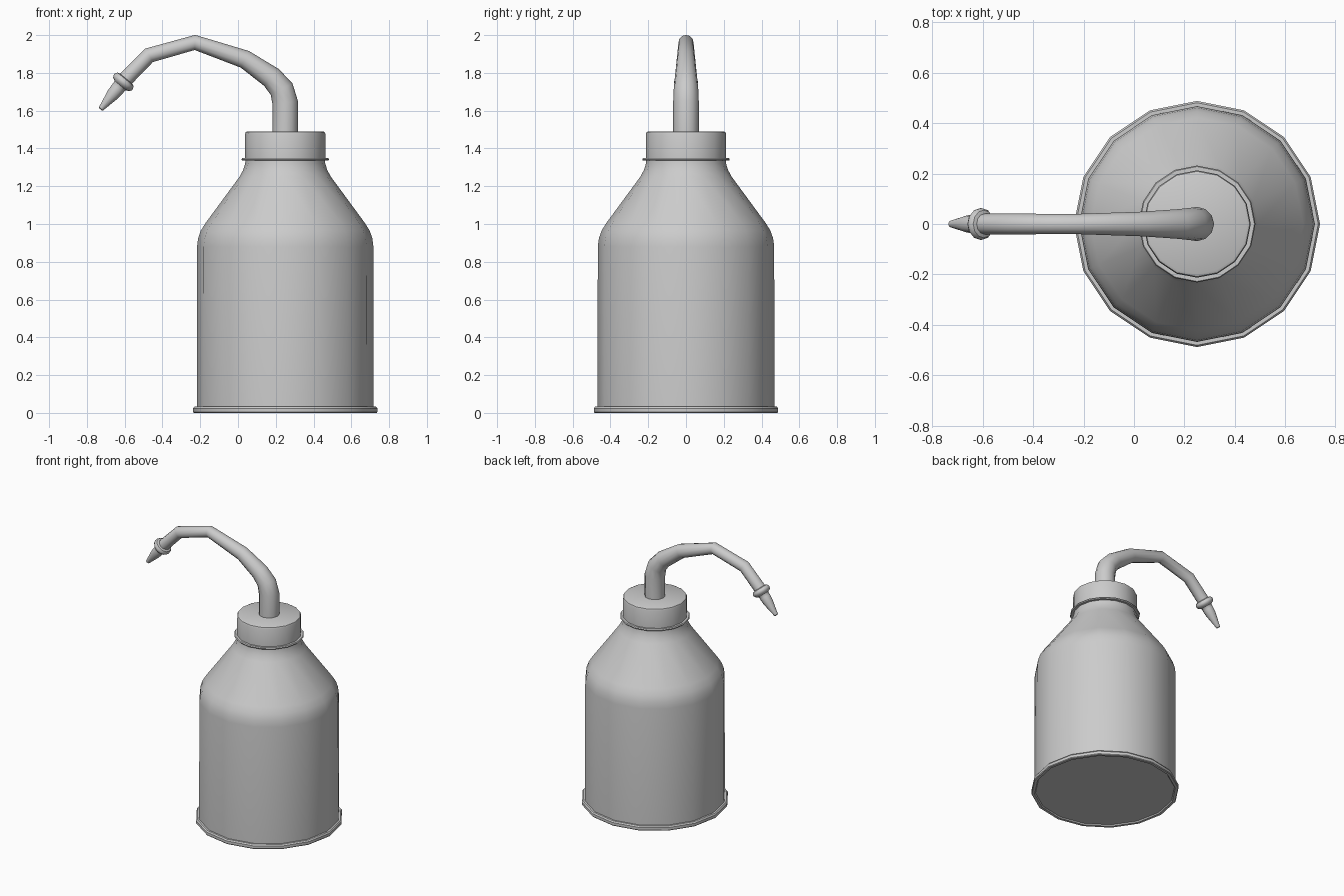
import bpy, bmesh, math
from mathutils import Vector

if "Cube" in bpy.data.objects:
    bpy.data.objects.remove(bpy.data.objects["Cube"])

Y = Vector((0, 1, 0))
UP = Vector((0, 0, 1))
CX = 0.25  # bottle axis


def loft(name, rings, sides):
    """Skin a list of (centre, axis, radius) rings and close both ends."""
    bm = bmesh.new()
    loops = []
    for c, d, r in rings:
        v = d.cross(Y).normalized()
        loops.append([bm.verts.new(c + r * (math.sin(a) * Y + math.cos(a) * v))
                      for a in (2 * math.pi * i / sides for i in range(sides))])
    for a, b in zip(loops, loops[1:]):
        for i in range(sides):
            j = (i + 1) % sides
            bm.faces.new((a[i], a[j], b[j], b[i]))
    bm.faces.new(loops[0])
    bm.faces.new(loops[-1])
    bmesh.ops.recalc_face_normals(bm, faces=bm.faces[:])
    me = bpy.data.meshes.new(name)
    bm.to_mesh(me)
    bm.free()
    ob = bpy.data.objects.new(name, me)
    bpy.context.collection.objects.link(ob)
    bpy.ops.object.select_all(action='DESELECT')
    ob.select_set(True)
    bpy.context.view_layer.objects.active = ob
    bpy.ops.object.shade_smooth_by_angle(angle=math.radians(35))
    return ob


def lathe(name, profile, origin, axis, sides=16):
    """Revolve (radius, distance) pairs about an axis."""
    return loft(name, [(origin + axis * t, axis, r) for r, t in profile], sides)


base = Vector((CX, 0, 0))

# Bottle body with rolled bottom rim and sloped shoulder
lathe("bottle_body", [
    (0.46, 0.008), (0.466, 0), (0.484, 0), (0.488, 0.005), (0.488, 0.024),
    (0.481, 0.033), (0.468, 0.033), (0.467, 0.88), (0.461, 0.925),
    (0.447, 0.965), (0.422, 1.005), (0.242, 1.25), (0.223, 1.285),
    (0.212, 1.32), (0.21, 1.345)], base, UP)

# Thin collar under the cap
lathe("cap_collar", [
    (0.205, 1.336), (0.228, 1.336), (0.232, 1.342), (0.228, 1.349),
    (0.205, 1.349)], base, UP)

# Screw cap
lathe("screw_cap", [
    (0.213, 1.34), (0.213, 1.475), (0.209, 1.486), (0.199, 1.491)], base, UP)

# Bent, tapering spout: x, z, radius
path = [(CX, 1.48, 0.068), (CX, 1.642, 0.068), (0.231, 1.714, 0.065),
        (0.177, 1.776, 0.059), (0.036, 1.872, 0.049), (-0.228, 1.961, 0.04),
        (-0.471, 1.893, 0.041), (-0.605, 1.757, 0.041)]
pts = [Vector((x, 0, z)) for x, z, r in path]
rings = []
for i, p in enumerate(pts):
    d = Vector((0, 0, 0))
    if i > 0:
        d += (p - pts[i - 1]).normalized()
    if i < len(pts) - 1:
        d += (pts[i + 1] - p).normalized()
    rings.append((p, d.normalized(), path[i][2]))
loft("spout_tube", rings, 12)

# Nozzle: rounded ring followed by a tapered tip
end = Vector((-0.595, 0, 1.767))
tip = Vector((-0.727, 0, 1.608))
lathe("nozzle_tip", [
    (0.04, -0.004), (0.055, 0.001), (0.063, 0.014), (0.063, 0.024),
    (0.055, 0.037), (0.04, 0.044), (0.036, 0.052), (0.037, 0.065),
    (0.034, 0.105), (0.014, 0.204), (0.009, 0.208)],
    end, (tip - end).normalized(), 12)
